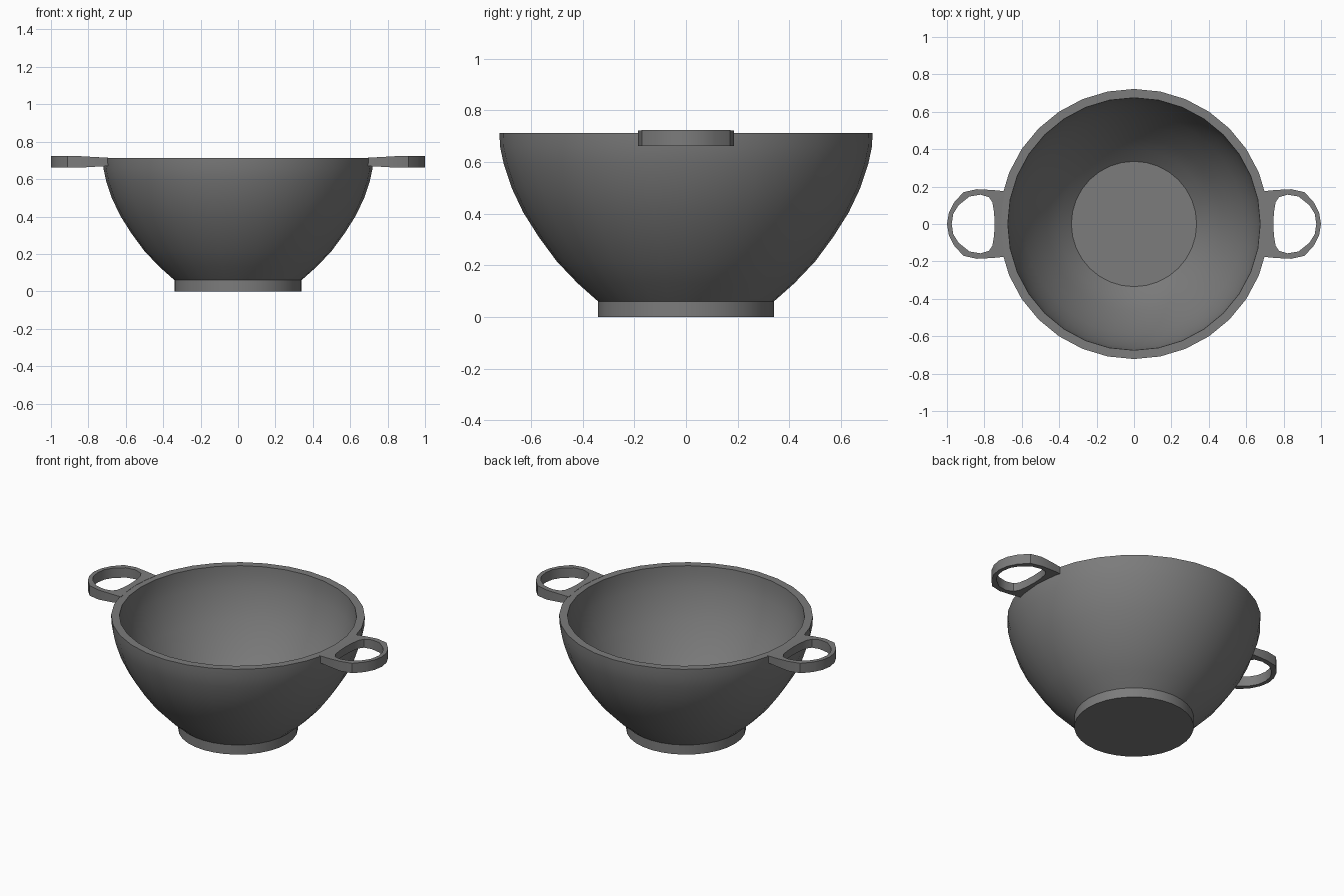
import bpy, bmesh, math

if "Cube" in bpy.data.objects:
    bpy.data.objects.remove(bpy.data.objects["Cube"])

SEGMENTS = 32
grey = bpy.data.materials.new("dark_grey")
grey.diffuse_color = (0.2, 0.2, 0.2, 1)
grey.use_nodes = True
grey.node_tree.nodes["Principled BSDF"].inputs["Base Color"].default_value = grey.diffuse_color


def finish(bm, name):
    """Turn a bmesh into a named, smooth-by-angle object."""
    bmesh.ops.recalc_face_normals(bm, faces=bm.faces)
    mesh = bpy.data.meshes.new(name)
    bm.to_mesh(mesh)
    bm.free()
    mesh.materials.append(grey)
    ob = bpy.data.objects.new(name, mesh)
    bpy.context.collection.objects.link(ob)
    bpy.ops.object.select_all(action='DESELECT')
    ob.select_set(True)
    bpy.context.view_layer.objects.active = ob
    bpy.ops.object.shade_smooth_by_angle(angle=math.radians(30))
    return ob


def lathe(profile, name):
    """Revolve (radius, height) points, capping both ends."""
    bm = bmesh.new()
    rings = []
    for r, z in profile:
        rings.append([bm.verts.new((r * math.cos(2 * math.pi * i / SEGMENTS),
                                    r * math.sin(2 * math.pi * i / SEGMENTS), z))
                      for i in range(SEGMENTS)])
    for a, b in zip(rings, rings[1:]):
        for i in range(SEGMENTS):
            j = (i + 1) % SEGMENTS
            bm.faces.new((a[i], a[j], b[j], b[i]))
    bm.faces.new(rings[0])
    bm.faces.new(rings[-1])
    return finish(bm, name)


# Bowl with foot: outside from the base up, over the rim, down the inside
lathe([(0.34, 0), (0.34, 0.06),
       (0.42, 0.131), (0.50, 0.215), (0.57, 0.31), (0.63, 0.405),
       (0.675, 0.50), (0.705, 0.59), (0.72, 0.66), (0.722, 0.713),
       (0.675, 0.713), (0.672, 0.66), (0.658, 0.59), (0.63, 0.50),
       (0.587, 0.405), (0.53, 0.31), (0.465, 0.215), (0.40, 0.138),
       (0.335, 0.08)], "bowl")

# Handle: half outline as pairs of (outer x, y, hole x, y), rim to tip
HALF = [(0.71, 0, 0.745, 0), (0.705, 0.09, 0.748, 0.06),
        (0.69, 0.175, 0.757, 0.115), (0.76, 0.182, 0.775, 0.143),
        (0.84, 0.186, 0.82, 0.157), (0.912, 0.17, 0.88, 0.147),
        (0.962, 0.115, 0.938, 0.10), (0.99, 0.06, 0.966, 0.055),
        (1.0, 0, 0.975, 0)]
LOOP = HALF + [(a, -b, c, -d) for a, b, c, d in reversed(HALF[1:-1])]


def handle(side, name):
    """Flat ring that thickens slightly away from the rim."""
    bm = bmesh.new()

    def vert(x, y, up):
        t = min(max((x - 0.70) / 0.15, 0), 1)
        half = 0.022 + 0.009 * t
        return bm.verts.new((side * x, y, 0.692 + up * half))

    rows = [(vert(a, b, 1), vert(c, d, 1), vert(c, d, -1), vert(a, b, -1))
            for a, b, c, d in LOOP]
    for p, q in zip(rows, rows[1:] + rows[:1]):
        for k in range(4):
            m = (k + 1) % 4
            bm.faces.new((p[k], p[m], q[m], q[k]))
    return finish(bm, name)


handle(1, "right_handle")
handle(-1, "left_handle")
